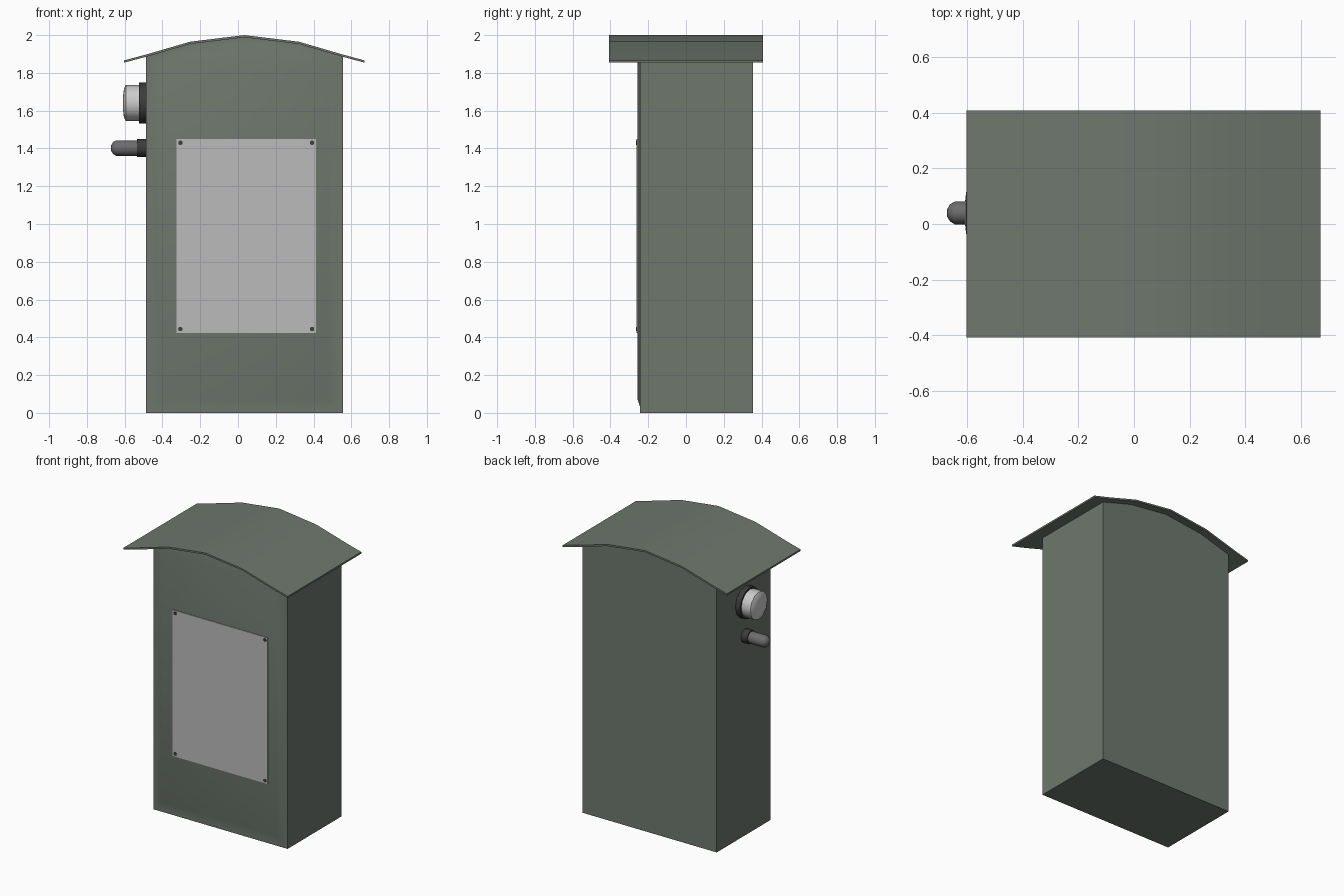
import bpy, bmesh, math

if "Cube" in bpy.data.objects:
    bpy.data.objects.remove(bpy.data.objects["Cube"])

CX = 0.034  # centre line of the cabinet
HALF = [(0.0, 2.0), (0.288, 1.965), (0.521, 1.897), (0.637, 1.866)]  # roof arc, half


def material(name, r, g, b):
    m = bpy.data.materials.new(name)
    m.diffuse_color = (r, g, b, 1)
    m.use_nodes = True
    m.node_tree.nodes["Principled BSDF"].inputs["Base Color"].default_value = m.diffuse_color
    return m


green = material("green_paint", 0.155, 0.185, 0.155)
plate_grey = material("plate_grey", 0.5, 0.5, 0.5)
black = material("black_rubber", 0.045, 0.045, 0.045)
white = material("pale_cap", 0.65, 0.65, 0.64)
rod_grey = material("rod_grey", 0.15, 0.15, 0.15)


def finish(name, bm, mat):
    bmesh.ops.recalc_face_normals(bm, faces=bm.faces[:])
    me = bpy.data.meshes.new(name)
    bm.to_mesh(me)
    bm.free()
    me.materials.append(mat)
    ob = bpy.data.objects.new(name, me)
    bpy.context.collection.objects.link(ob)
    bpy.ops.object.select_all(action='DESELECT')
    ob.select_set(True)
    bpy.context.view_layer.objects.active = ob
    bpy.ops.object.shade_smooth_by_angle(angle=math.radians(35))
    return ob


def prism(points, y0, y1):
    """Outline in x/z swept along y; returns the bmesh and its front face."""
    bm = bmesh.new()
    a = [bm.verts.new((x, y0, z)) for x, z in points]
    b = [bm.verts.new((x, y1, z)) for x, z in points]
    front = bm.faces.new(a)
    bm.faces.new(b[::-1])
    n = len(a)
    for i in range(n):
        j = (i + 1) % n
        bm.faces.new((a[j], a[i], b[i], b[j]))
    bmesh.ops.recalc_face_normals(bm, faces=bm.faces[:])
    return bm, front


def lathe(name, profile, y, z, mat, n=12):
    """Closed (x, radius) profile turned about an axis along x."""
    bm = bmesh.new()
    rings = []
    for x, r in profile:
        rings.append([bm.verts.new((x, y + r * math.sin(2 * math.pi * k / n),
                                    z + r * math.cos(2 * math.pi * k / n))) for k in range(n)])
    for p, q in zip(rings, rings[1:]):
        for k in range(n):
            m = (k + 1) % n
            bm.faces.new((p[k], p[m], q[m], q[k]))
    bm.faces.new(rings[0])
    bm.faces.new(rings[-1])
    return finish(name, bm, mat)


def arc(half, drop=0.0):
    left = [(CX - x, z - drop) for x, z in reversed(half[1:])]
    return left + [(CX + x, z - drop) for x, z in half]


# cabinet body with a softly raised front panel
outline = [(CX + 0.521, 0), (CX - 0.521, 0)] + arc(HALF[:3], 0.008)
bm, front = prism(outline, -0.243, 0.355)
bmesh.ops.inset_region(bm, faces=[front], thickness=0.03, use_even_offset=True)
bmesh.ops.inset_region(bm, faces=[front], thickness=0.045, use_even_offset=True)
for v in front.verts:
    v.co.y = -0.258
finish("cabinet_body", bm, green)

# curved sheet roof
bm, _ = prism(arc(HALF) + arc(HALF, 0.012)[::-1], -0.408, 0.408)
finish("roof", bm, green)

# front plate and its four screws
x0, x1, z0, z1 = -0.325, 0.412, 0.424, 1.45
bm, _ = prism([(x0, z0), (x1, z0), (x1, z1), (x0, z1)], -0.262, -0.25)
finish("front_plate", bm, plate_grey)
for x in (x0 + 0.02, x1 - 0.02):
    for z in (z0 + 0.02, z1 - 0.02):
        pts = [(x + 0.012 * math.cos(t * math.pi / 5), z + 0.012 * math.sin(t * math.pi / 5))
               for t in range(10)]
        bm, _ = prism(pts, -0.265, -0.255)
        finish("plate_screw", bm, black)

# lamp and rod on the left side
lathe("lamp_base", [(-0.48, 0.109), (-0.524, 0.109)], 0.04, 1.64, black)
lathe("lamp_cap", [(-0.52, 0.096), (-0.594, 0.096), (-0.604, 0.075), (-0.608, 0.04)],
      0.04, 1.64, white)
lathe("rod_collar", [(-0.48, 0.047), (-0.535, 0.047)], 0.04, 1.402, black)
lathe("rod", [(-0.53, 0.041), (-0.645, 0.041), (-0.662, 0.031), (-0.672, 0.014)],
      0.04, 1.402, rod_grey)
